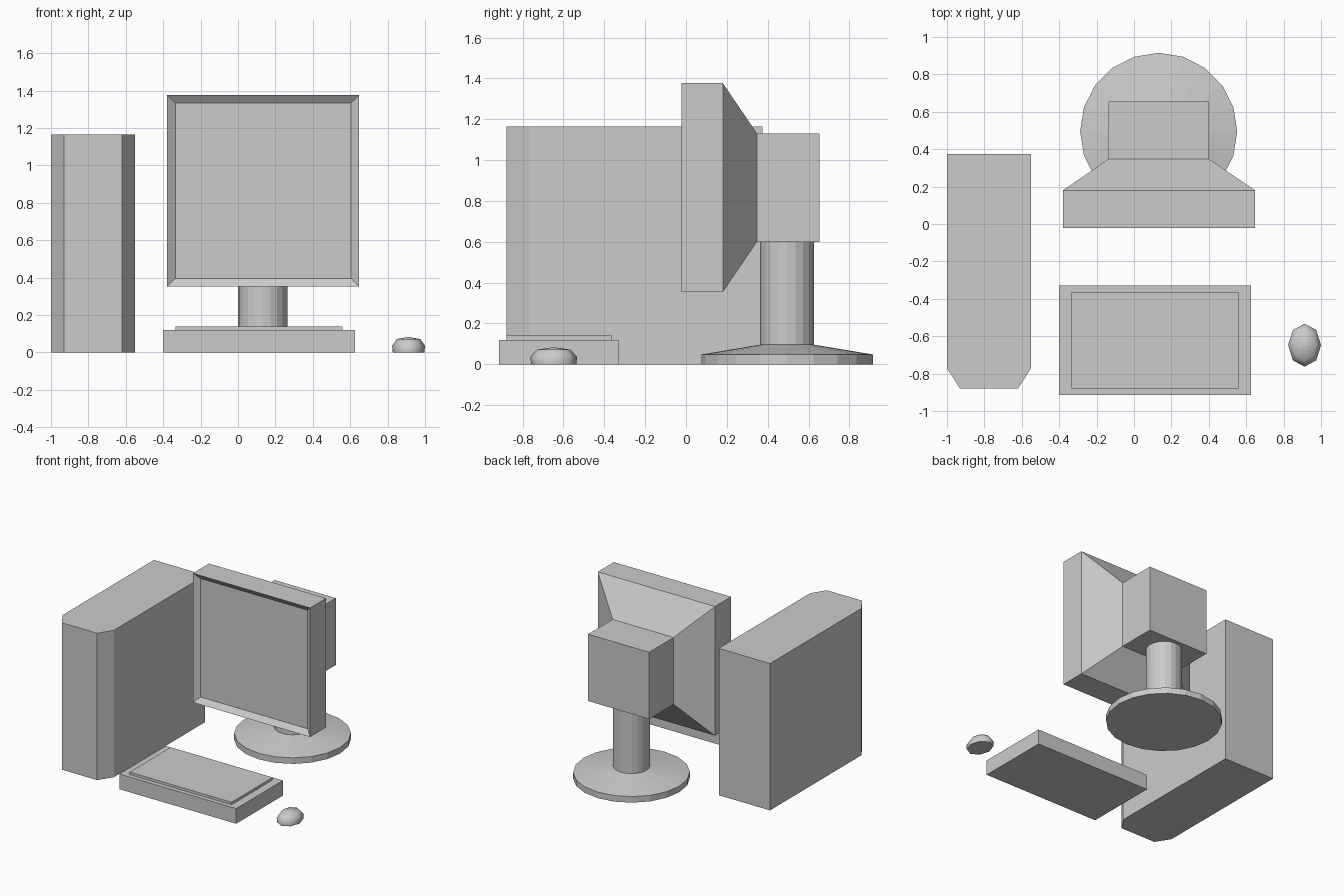
import bpy, bmesh
from math import cos, sin, pi, radians

if "Cube" in bpy.data.objects:
    bpy.data.objects.remove(bpy.data.objects["Cube"])


def loft(name, rings):
    """Skin equal-length rings of points in order and cap both ends."""
    bm = bmesh.new()
    loops = [[bm.verts.new(p) for p in ring] for ring in rings]
    n = len(loops[0])
    for a, b in zip(loops, loops[1:]):
        for i in range(n):
            j = (i + 1) % n
            bm.faces.new((a[i], a[j], b[j], b[i]))
    bm.faces.new(loops[0][::-1])
    bm.faces.new(loops[-1])
    bmesh.ops.recalc_face_normals(bm, faces=bm.faces)
    mesh = bpy.data.meshes.new(name)
    bm.to_mesh(mesh)
    bm.free()
    obj = bpy.data.objects.new(name, mesh)
    bpy.context.collection.objects.link(obj)
    return obj


def prism(name, outline, z0, z1):
    return loft(name, [[(x, y, z) for x, y in outline] for z in (z0, z1)])


def rect(x0, x1, y0, y1):
    return [(x0, y0), (x1, y0), (x1, y1), (x0, y1)]


def ellipse(cx, cy, z, rx, ry, sides):
    return [(cx + rx * cos(2 * pi * i / sides), cy + ry * sin(2 * pi * i / sides), z)
            for i in range(sides)]


# Computer tower with chamfered front corners
prism("tower", [(-0.93, -0.88), (-0.62, -0.88), (-0.55, -0.77), (-0.55, 0.375),
                (-1.0, 0.375), (-1.0, -0.77)], 0, 1.165)

# Keyboard body and raised key pad
prism("keyboard_body", rect(-0.4, 0.625, -0.915, -0.33), 0, 0.12)
prism("keyboard_keys", rect(-0.335, 0.56, -0.88, -0.365), 0.12, 0.14)

# Monitor: recessed screen, rim, casing, tapered back and rear box
sections = [(0.01, -0.335, 0.605, 0.395, 1.335),
            (-0.022, -0.38, 0.648, 0.353, 1.377),
            (0.18, -0.38, 0.648, 0.353, 1.377),
            (0.348, -0.135, 0.40, 0.60, 1.13),
            (0.655, -0.135, 0.40, 0.60, 1.13)]
loft("monitor", [[(x, y, z) for x, z in rect(x0, x1, z0, z1)]
                 for y, x0, x1, z0, z1 in sections])

# Monitor stand: round foot, shallow cone and column
loft("monitor_stand", [ellipse(0.132, 0.495, z, r, r, 20)
                       for r, z in [(0.42, 0), (0.42, 0.048), (0.132, 0.096), (0.132, 0.60)]])

# Mouse: low rounded dome
mouse = loft("mouse", [ellipse(0.912, -0.648, z, 0.088 * k, 0.115 * k, 8)
                       for k, z in [(0.96, 0), (1, 0.036), (0.71, 0.072), (0.02, 0.083)]])
bpy.context.view_layer.objects.active = mouse
mouse.select_set(True)
bpy.ops.object.shade_smooth_by_angle(angle=radians(60))
